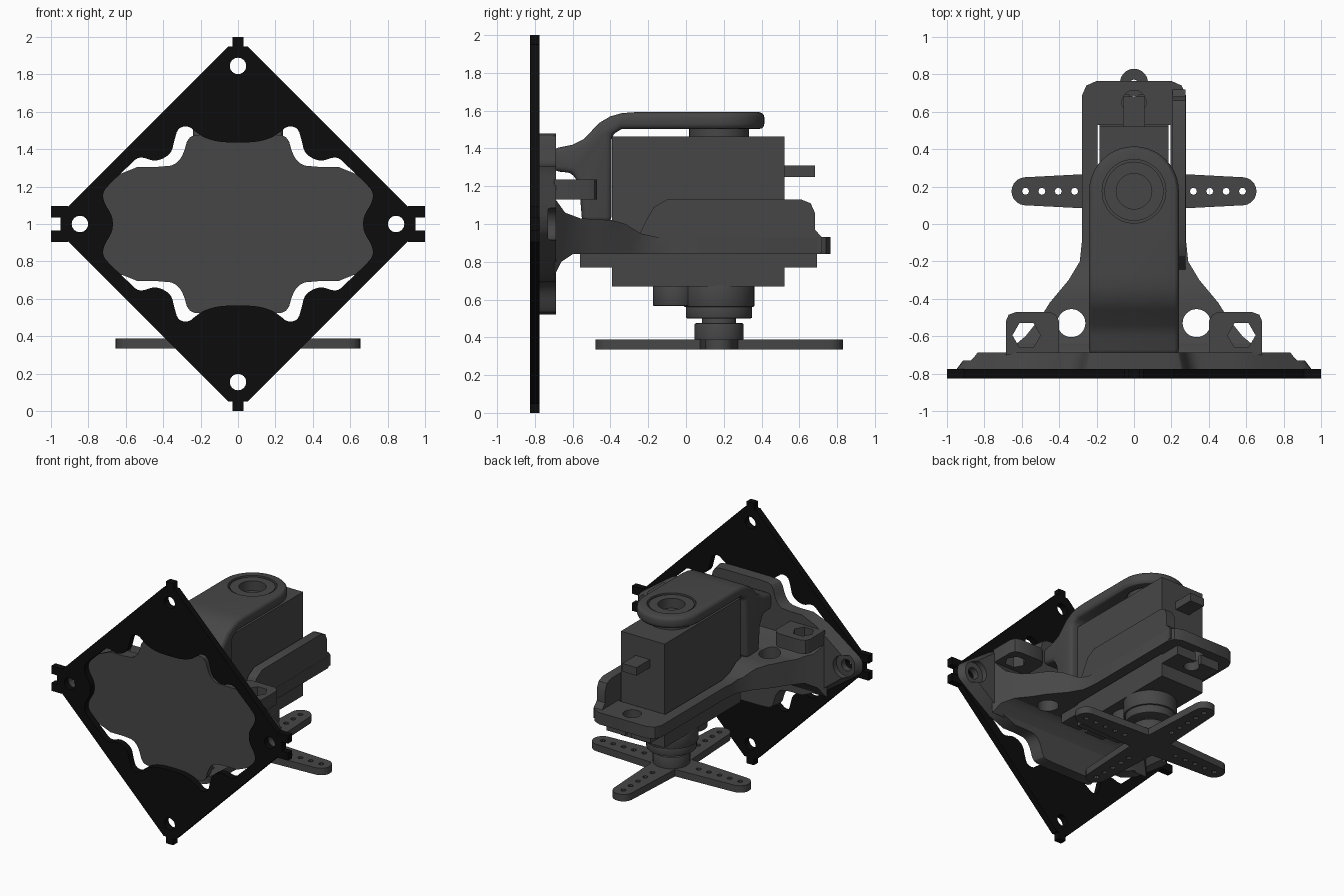
import bpy, bmesh, math
from mathutils import Vector

if "Cube" in bpy.data.objects:
    bpy.data.objects.remove(bpy.data.objects["Cube"], do_unlink=True)


def material(name, c):
    m = bpy.data.materials.new(name)
    m.use_nodes = True
    m.diffuse_color = (c, c, c, 1)
    m.node_tree.nodes["Principled BSDF"].inputs["Base Color"].default_value = (c, c, c, 1)
    return m


GREY = material("dark grey plastic", 0.062)
BLACK = material("black sheet", 0.0037)


def prism(name, pts, axis, a, b, mat=GREY, taper=1.0):
    """Extrude a 2D outline along an axis from a to b (taper narrows the far end)."""
    place = {"x": lambda p, h: (h, p[0], p[1]),
             "y": lambda p, h: (p[0], h, p[1]),
             "z": lambda p, h: (p[0], p[1], h)}[axis]
    bm = bmesh.new()
    lo = [bm.verts.new(place(p, a)) for p in pts]
    hi = [bm.verts.new(place((p[0] * taper, p[1]), b)) for p in pts]
    bm.faces.new(lo)
    bm.faces.new(hi[::-1])
    n = len(pts)
    for i in range(n):
        bm.faces.new((lo[i], hi[i], hi[(i + 1) % n], lo[(i + 1) % n]))
    bmesh.ops.recalc_face_normals(bm, faces=bm.faces)
    me = bpy.data.meshes.new(name)
    bm.to_mesh(me)
    bm.free()
    me.materials.append(mat)
    ob = bpy.data.objects.new(name, me)
    bpy.context.collection.objects.link(ob)
    return ob


def circle(cx, cy, r, n=32):
    return [(cx + r * math.cos(2 * math.pi * i / n), cy + r * math.sin(2 * math.pi * i / n))
            for i in range(n)]


def rect(x0, x1, y0, y1):
    return [(x0, y0), (x1, y0), (x1, y1), (x0, y1)]


def soften(pts, times=2):
    """Round the corners of a closed outline by cutting them."""
    for _ in range(times):
        out = []
        for p, q in zip(pts, pts[1:] + pts[:1]):
            p, q = Vector(p), Vector(q)
            out += [tuple(p.lerp(q, 0.25)), tuple(p.lerp(q, 0.75))]
        pts = out
    return pts


def dedupe(pts):
    out = []
    for p in pts:
        if not out or (Vector(p) - Vector(out[-1])).length > 1e-5:
            out.append(p)
    if (Vector(out[0]) - Vector(out[-1])).length < 1e-5:
        out.pop()
    return out


def quad(q, z=1.0):
    """Mirror a quarter outline, listed from top to right, both ways."""
    r = q[::-1]
    pts = q + [(x, -y) for x, y in r] + [(-x, -y) for x, y in q] + [(-x, y) for x, y in r]
    return dedupe([(x, y + z) for x, y in pts])


def mirrored(half):
    return dedupe(half + [(-x, y) for x, y in half[::-1]])


def modify(ob, kind, **settings):
    mod = ob.modifiers.new(kind, kind)
    for k, v in settings.items():
        setattr(mod, k, v)
    bpy.context.view_layer.objects.active = ob
    bpy.ops.object.modifier_apply(modifier=mod.name)


def combine(ob, tools, op="DIFFERENCE"):
    for t in tools:
        modify(ob, "BOOLEAN", operation=op, solver="EXACT", object=t)
        bpy.data.objects.remove(t, do_unlink=True)
    return ob


def bevel(ob, w, seg=3):
    modify(ob, "BEVEL", width=w, segments=seg, limit_method="ANGLE", angle_limit=math.radians(50))


# Diamond sheet with corner tabs, scalloped window and screw holes
sheet = prism("front_plate", quad([(.03, 1), (.03, .95), (.05, .95), (.91, .09), (.91, .095),
                                   (1, .095), (1, .035), (.95, .035)]), "y", -.825, -.775, BLACK)
window = soften(quad([(0, .435), (.1, .438), (.18, .46), (.23, .495), (.265, .525), (.32, .515),
                      (.34, .45), (.355, .38), (.41, .343), (.46, .338), (.5, .355), (.54, .355),
                      (.59, .305), (.68, .22), (.725, .17), (.715, .11), (.675, .05), (.667, 0)]))
combine(sheet, [prism("cut", window, "y", -.9, -.7)] +
        [prism("cut", circle(x, z, .044), "y", -.9, -.7)
         for x, z in ((0, 1.845), (0, .155), (.845, 1), (-.845, 1))])

# Bracket foot behind the sheet
foot = prism("bracket_foot", soften(quad([(0, .48), (.22, .48), (.268, .46), (.29, .38), (.32, .33),
                                          (.37, .306), (.59, .306), (.88, .1), (.945, .05),
                                          (.95, 0)]), 1), "y", -.776, -.688, taper=.93)
for s in (1, -1):
    combine(foot, [prism("cut", circle(s * .845, 1, .044), "y", -.9, -.6),
                   prism("cut", circle(s * .845, 1, .085), "y", -.73, -.6)])

# Flared deck that carries the servo, with nut holes and body opening
plan = mirrored([(0, .765), (.2, .765), (.255, .74), (.277, .69), (.277, -.08), (.29, -.2),
                 (.35, -.3), (.45, -.42), (.5, -.5), (.58, -.6), (.70, -.70), (0, -.70)])
deck = prism("bracket_deck", plan, "z", .6, 1.3)
side = [(-.72, .70), (-.69, .74), (-.66, .80), (-.6, .84), (.78, .84), (.78, .93), (-.15, .93),
        (-.24, .95), (-.32, 1.0), (-.39, 1.02), (-.56, 1.03), (-.64, 1.06), (-.69, 1.13), (-.72, 1.15)]
combine(deck, [prism("cut", side, "x", -1, 1)], "INTERSECT")
combine(deck, [prism("cut", rect(-.195, .195, -.4, .53), "z", .5, 1.4),
               prism("cut", circle(0, .65, .065), "z", .5, 1.4),
               prism("cut", circle(.335, -.53, .075), "z", .5, 1.4),
               prism("cut", circle(-.335, -.53, .075), "z", .5, 1.4)])

# Side wall on one side only
wall = [(-.33, .85), (-.26, .92), (-.21, 1.02), (-.17, 1.09), (-.1, 1.13), (.61, 1.13),
        (.66, 1.11), (.682, 1.06), (.682, .97), (.72, .93), (.72, .85)]
prism("side_wall", wall, "x", .205, .276)

# Nut clips on both sides
for s, label in ((1, "left"), (-1, "right")):
    pts = [(s * x, y) for x, y in ((.40, -.70), (.40, -.52), (.42, -.485), (.45, -.47), (.63, -.47),
                                   (.67, -.485), (.685, -.52), (.685, -.70))]
    clip = prism(label + "_nut_clip", pts, "z", 1.13, 1.235)
    combine(clip, [prism("cut", circle(s * .575, -.595, .075, 6), "z", 1, 1.4)])

# Overhead arm curving from the foot to the upper pivot
arm_side = [(-.70, 1.40), (-.6, 1.42), (-.54, 1.45), (-.46, 1.535), (-.4, 1.57), (-.34, 1.587),
            (-.27, 1.592), (.45, 1.592), (.45, 1.503), (-.34, 1.503), (-.395, 1.47), (-.395, 1.01),
            (-.55, 1.01), (-.565, 1.2), (-.6, 1.27), (-.70, 1.28)]
arm = prism("overhead_arm", arm_side, "x", -.5, .5)
end = [(.24 * math.cos(math.pi * i / 20), .175 + .24 * math.sin(math.pi * i / 20)) for i in range(21)]
combine(arm, [prism("cut", end + [(-.24, -.8), (.24, -.8)], "z", .8, 1.8)], "INTERSECT")
bevel(arm, .028)
combine(arm, [prism("cut", circle(0, .175, .17, 48), "z", 1.45, 1.7)])
ring = prism("pivot_ring", circle(0, .175, .158, 48), "z", 1.46, 1.585)
combine(ring, [prism("cut", circle(0, .175, .095, 48), "z", 1.51, 1.7)])

# Servo case, mounting ears and cable exit
prism("servo_case", rect(-.185, .185, -.392, .522), "z", .67, 1.462)
ears = prism("servo_ears", rect(-.185, .185, -.56, .693), "z", .77, .842)
combine(ears, [prism("cut", circle(0, y, .055), "z", .6, 1) for y in (.62, -.485)] +
        [prism("cut", rect(-.025, .025, .62, .8), "z", .6, 1),
         prism("cut", rect(-.025, .025, -.7, -.485), "z", .6, 1)])
prism("cable_exit", rect(-.06, .06, .5, .682), "z", 1.248, 1.31)

# Gear housing and output shaft, stepped down to the horn
for name, y, r, z0, z1 in (("gear_housing", .175, .187, .56, .68), ("idler_housing", -.06, .115, .565, .68),
                           ("shaft_collar", .175, .175, .5, .57), ("output_shaft", .175, .09, .4, .51),
                           ("horn_hub", .175, .13, .345, .475)):
    bevel(prism(name, circle(0, y, r, 40), "z", z0, z1), .008, 2)

# Four-armed horn with rows of small holes
outline, holes = [], []
for k in range(4):
    a = k * math.pi / 2
    def turn(x, y):
        return (x * math.cos(a) - y * math.sin(a), .175 + x * math.sin(a) + y * math.cos(a))
    outline.append(turn(.1, -.1))
    outline += [turn(.58 + .075 * math.cos(t), .075 * math.sin(t))
                for t in (math.radians(-85 + 17 * i) for i in range(11))]
    holes += [turn(.58 - .0875 * i, 0) for i in range(5)]
horn = prism("servo_horn", outline, "z", .335, .388)
combine(horn, [prism("cut", circle(x, y, .019, 8), "z", .2, .5) for x, y in holes])

# Smooth the rounded surfaces, keep the edges crisp
for ob in bpy.data.objects:
    ob.select_set(ob.type == "MESH")
bpy.ops.object.shade_smooth_by_angle(angle=math.radians(30))
